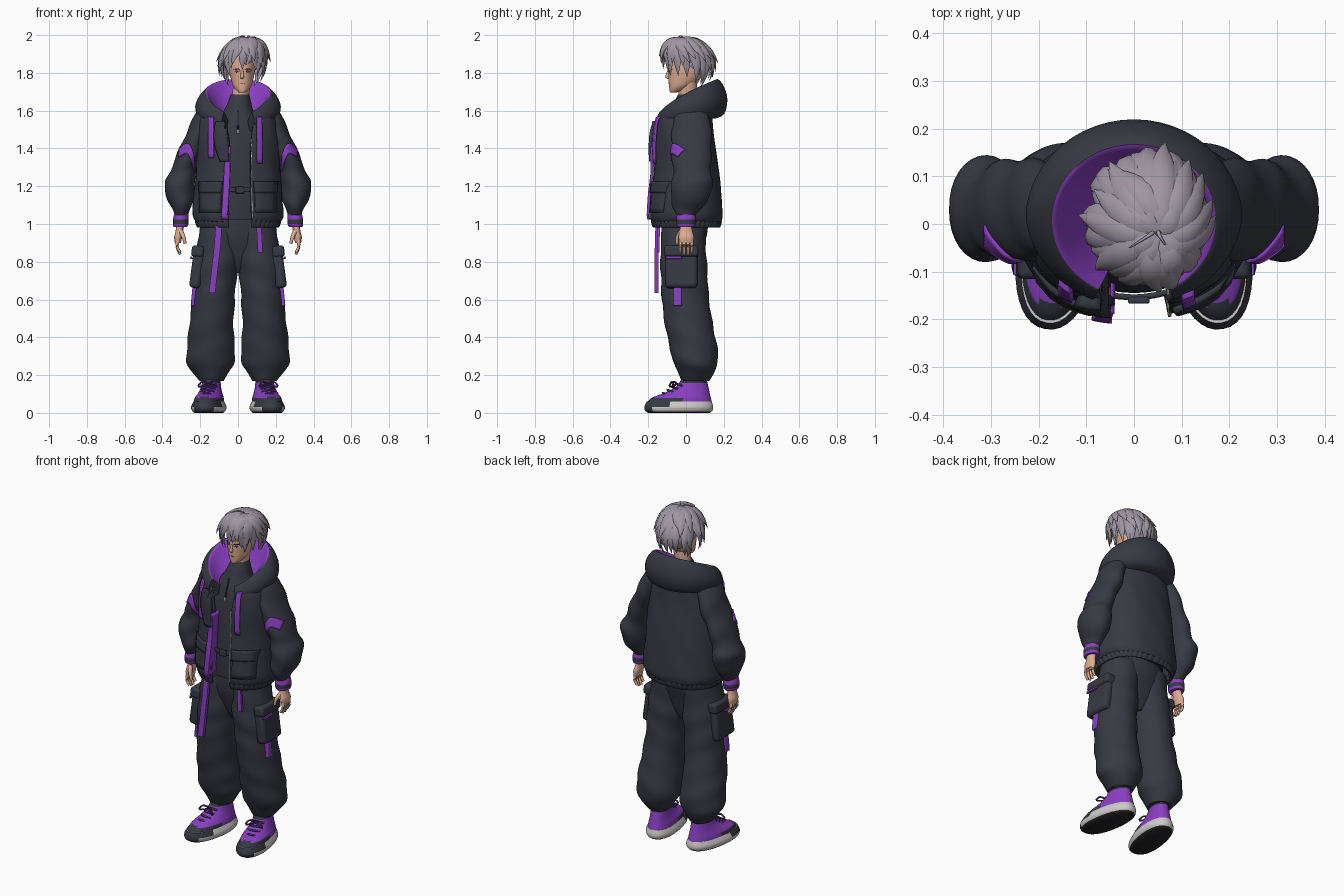
import bpy, bmesh, math, random
from math import sin, cos, pi, asin, radians
from mathutils import Vector
from mathutils.bvhtree import BVHTree

if "Cube" in bpy.data.objects:
    bpy.data.objects.remove(bpy.data.objects["Cube"])
random.seed(4)

def material(name, hexa):
    lin = [((int(hexa[i:i + 2], 16) / 255 + .055) / 1.055) ** 2.4 for i in (0, 2, 4)] + [1]
    m = bpy.data.materials.new(name)
    m.use_nodes = True
    m.diffuse_color = lin
    m.node_tree.nodes["Principled BSDF"].inputs["Base Color"].default_value = lin
    return m

CLOTH, PURPLE = material("charcoal cloth", "373942"), material("purple cloth", "8a3fc2")
HAIR, SKIN = material("grey hair", "9f97a3"), material("skin", "e0ae94")
WHITE, BLACK = material("pale rubber", "cfccca"), material("black", "232327")
EYE, LIP = material("red iris", "9c4a50"), material("lip", "b57a68")
LACE = material("dark purple lace", "4c2a6b")

def mesh(name, rings, mats, rule=None, closed=True, caps=True, thick=0):
    """Skin a list of point rings into one smooth object."""
    bm = bmesh.new()
    rows = [[bm.verts.new(p) for p in r] for r in rings]
    n = len(rows[0])
    for a, b in zip(rows, rows[1:]):
        for j in range(n if closed else n - 1):
            bm.faces.new((a[j], a[(j + 1) % n], b[(j + 1) % n], b[j]))
    if closed and caps:
        bm.faces.new(rows[0])
        bm.faces.new(rows[-1])
    bmesh.ops.recalc_face_normals(bm, faces=bm.faces)
    for f in bm.faces:
        f.smooth = True
        f.material_index = rule(f.calc_center_median()) if rule else 0
    for e in bm.edges:
        e.smooth = e.calc_face_angle(0) < radians(50)
    me = bpy.data.meshes.new(name)
    bm.to_mesh(me)
    bm.free()
    ob = bpy.data.objects.new(name, me)
    bpy.context.collection.objects.link(ob)
    for m in mats:
        me.materials.append(m)
    if thick:
        mod = ob.modifiers.new("thickness", 'SOLIDIFY')
        mod.thickness, mod.offset = thick, 0
    return ob

def smooth(keys, k=4):
    out = []
    for i in range(len(keys) - 1):
        quad = list(zip(keys[max(i - 1, 0)], keys[i], keys[i + 1], keys[min(i + 2, len(keys) - 1)]))
        for t in (s / k for s in range(k)):
            out.append(tuple(.5 * (2 * b + (c - a) * t + (2 * a - 5 * b + 4 * c - d) * t * t
                                   + (3 * b - a - 3 * c + d) * t ** 3) for a, b, c, d in quad))
    return out + [tuple(keys[-1])]

def rings(keys, side=1, n=32, p=1, fold=0, waves=2, pitch=40):
    """Horizontal rings from keys (z, cx, rx, cy, ry, left gap, right gap)."""
    out = []
    for z, cx, rx, cy, ry, *gap in smooth(keys):
        g = [asin(min(1, max(0, v) / rx) ** (1 / p)) for v in gap] or [0, 2 * pi / n]
        ring = []
        for t in (g[0] + (2 * pi - g[0] - g[1]) * j / (n - 1) for j in range(n)):
            f = 1 + fold * sin(waves * t + pitch * z)
            sx, sy = (math.copysign(abs(v) ** p, v) for v in (sin(t), cos(t)))
            ring.append((side * (cx + rx * f * sx), cy - ry * f * sy, z))
        out.append(ring)
    return out

def tube(name, pts, r, mat, taper=1):
    pts, rows = [Vector(p) for p in smooth(pts)], []
    for i, c in enumerate(pts):
        q = (pts[min(i + 1, len(pts) - 1)] - pts[max(i - 1, 0)]).to_track_quat('Z', 'Y')
        rad = r * (1 + (taper - 1) * i / (len(pts) - 1))
        rows.append([c + q @ Vector((rad * cos(a * pi / 4), rad * sin(a * pi / 4), 0)) for a in range(8)])
    return mesh(name, rows, [mat])

def strap(name, pts, w, d, mat):
    mesh(name, [[(x + u * w / 2, y + v * d / 2, z) for u, v in ((-1, -1), (1, -1), (1, 1), (-1, 1))]
                for x, y, z in smooth(pts)], [mat])

def patch(name, target, path, mat, off=.004, thick=.006, upright=False):
    """Strip along (x, z, width) laid on the front of a target surface."""
    me = target.data
    tree = BVHTree.FromPolygons([v.co for v in me.vertices], [p.vertices for p in me.polygons])
    rows = []
    for x, z, w in smooth(path):
        row = []
        for u in (-.5, -.25, 0, .25, .5):
            px, pz = (x, z + u * w) if upright else (x + u * w, z)
            hit = (tree.ray_cast(Vector((px, -1, pz)), Vector((0, 1, 0)))[0]
                   or tree.find_nearest(Vector((px, 0, pz)))[0])
            row.append((px, hit.y - off, pz))
        rows.append(row)
    mesh(name, rows, [mat], closed=False, thick=thick)

def box(name, loc, size, mat, bevel=.012, turn=0):
    x, y, z = (v / 2 for v in size)
    ob = mesh(name, [[(-x, -y, h), (x, -y, h), (x, y, h), (-x, y, h)] for h in (-z, z)], [mat])
    ob.location, ob.rotation_euler.y = loc, turn
    mod = ob.modifiers.new("round", 'BEVEL')
    mod.width, mod.segments = bevel, 3

# Head, neck and face
HX = .022
head = mesh("head", rings([(1.695, HX, .014, -.07, .012), (1.705, HX, .028, -.055, .032),
    (1.73, HX, .048, -.03, .06), (1.77, HX, .06, -.01, .083), (1.82, HX, .068, 0, .095),
    (1.87, HX, .07, .01, .1), (1.92, HX, .062, .01, .09), (1.95, HX, .03, .01, .05)]), [SKIN])
mesh("neck", rings([(1.6, .005, .055, .02, .055), (1.67, .012, .045, .01, .048), (1.75, HX, .046, .01, .05)]), [SKIN])
mesh("nose", rings([(1.825, HX, .005, -.088, .006), (1.79, HX, .008, -.095, .012),
    (1.776, HX, .01, -.094, .015), (1.768, HX, .005, -.088, .008)], n=12), [SKIN])

def face_mark(name, x, z, w, h, mat, off):
    patch(name, head, [(x - w, z - .002, h * .3), (x, z, h), (x + w, z - .002, h * .3)], mat, off, .002, True)

face_mark("mouth", HX, 1.744, .014, .004, LIP, .001)
for ex in (HX - .03, HX + .03):
    face_mark("eye_white", ex, 1.812, .015, .016, WHITE, .001)
    face_mark("iris", ex, 1.811, .008, .016, EYE, .003)
    face_mark("eyelash", ex, 1.821, .018, .005, BLACK, .004)

# Hair: scalp cap and swirling pointed locks that kick out at the tips
HC, HR = Vector((.028, .012, 1.86)), Vector((.105, .118, .12))

def dome(a, phi, r):
    crown = Vector((.022, -.03, 0)) * max(0, cos(phi))
    return HC + crown + r * Vector((HR.x * sin(phi) * sin(a), -HR.y * sin(phi) * cos(a), HR.z * cos(phi)))

def lock(az, phi0, phi1, w, lift, flare, swirl):
    rows = []
    for s in (i / 10 for i in range(11)):
        a = az + swirl * s
        c = dome(a, phi0 + (phi1 - phi0) * s, 1 + lift * sin(pi * s) + flare * s ** 3)
        out, side = (c - HC).normalized(), Vector((cos(a), sin(a), 0))
        hw = w * max(0, sin(pi * (.2 + .8 * s))) + .0006
        rows.append([c + side * hw * cos(k * pi / 3) + out * hw * .5 * sin(k * pi / 3) for k in range(6)])
    mesh("hair_lock", rows, [HAIR])

mesh("hair_cap", [[dome(2 * pi * j / 32, .005 + i / 10 * (1 - .72 * (cos(2 * pi * j / 32) - 1)), .96)
                   for j in range(32)] for i in range(11)], [HAIR], caps=False)
for count, tier in ((24, 0), (17, 1), (13, 2), (8, 3)):
    for i in range(count):
        az = -pi + 2 * pi * (i + random.uniform(.2, .8)) / count
        front, rnd = (1 + cos(az)) / 2, random.uniform(-1, 1)
        phi1 = (2.4 - .55 * front ** 1.5, 1.95 - .2 * front, 1.45, .95)[tier] + rnd * .2
        lock(az, (.5, .3, .15, .05)[tier], phi1, (.028, .031, .033, .028)[tier], (.05, .08, .09, .06)[tier],
             (.32 - .16 * front, .3, .32, .16)[tier] + rnd * .08, random.uniform(-.2, .6))
for dx in (-.05, .03):
    tube("stray_strand", [(.05, -.01, 1.965), (.045 + dx * .3, -.025, 1.995), (.04 + dx, -.05, 1.985)], .006, HAIR, .2)

# Shirt and open jacket
shirt = mesh("shirt", rings([(1.02, 0, .18, -.005, .135), (1.15, 0, .175, -.01, .135), (1.35, 0, .17, -.01, .125),
    (1.48, 0, .155, -.005, .115), (1.55, 0, .115, -.004, .1), (1.6, .003, .078, 0, .083),
    (1.65, .008, .06, .004, .065), (1.685, .01, .05, .01, .052)]), [CLOTH])
jacket = mesh("jacket", rings([(1.015, 0, .215, 0, .178, .07, .05), (1.05, 0, .232, 0, .186, .07, .05),
    (1.15, 0, .225, 0, .178, .068, .05), (1.3, 0, .213, 0, .164, .065, .045), (1.45, 0, .21, -.012, .152, .07, .045),
    (1.55, 0, .198, -.01, .142, .085, .075), (1.58, 0, .18, -.002, .13, .095, .095)],
    n=56, p=.86, fold=.008, waves=9, pitch=25), [CLOTH], closed=False, thick=.018)
mesh("ribbed_hem", rings([(.985, 0, .208, 0, .172, .07, .05), (1.01, 0, .218, 0, .18, .07, .05),
    (1.035, 0, .214, 0, .177, .07, .05)], n=180, p=.86, fold=.014, waves=44, pitch=0), [CLOTH], closed=False, thick=.014)
patch("lapel", jacket, [(-.09, 1.54, .045), (-.09, 1.5, .065), (-.085, 1.42, .07), (-.07, 1.33, .045)], CLOTH, .022, .026)
patch("front_placket", jacket, [(-.052, 1.41, .026), (-.055, 1.3, .034), (-.062, 1.15, .036), (-.07, 1.025, .036)], PURPLE, .02, .014)
patch("zipper", jacket, [(.072, 1.45, .004), (.072, 1.2, .005), (.076, 1.0, .007)], WHITE, .014, .006)
patch("shirt_zipper", shirt, [(0, 1.6, .006), (0, 1.5, .008)], BLACK, .003, .005)
patch("zip_pull", shirt, [(0, 1.5, .009), (0, 1.48, .012)], WHITE, .007, .006)
patch("belt", shirt, [(-.06, 1.185, .022), (0, 1.18, .022), (.08, 1.185, .022)], CLOTH, .01, .012, True)
box("belt_buckle", (.01, -.16, 1.18), (.045, .014, .035), CLOTH, .005)
for s in (1, -1):
    patch("jacket_pocket", jacket, [(s * .145, 1.06, .11), (s * .145, 1.19, .115)], CLOTH, .012, .014)
    patch("pocket_flap", jacket, [(s * .145, 1.165, .115), (s * .145, 1.225, .125)], CLOTH, .018, .014)
    patch("drawstring", jacket, [(s * .128 - .016, 1.585, .026), (s * .128 - .014, 1.46, .026),
        (s * .128 - .014, 1.335 - s * .015, .026)], PURPLE, .022, .012)

# Hood lying round the neck: funnel lining inside, cloth outside
profile = smooth([(.07, -.17), (.115, -.1), (.15, -.03), (.172, 0), (.208, -.04),
                  (.228, -.11), (.21, -.185), (.16, -.21)], 3)
rows = []
for t in (radians(26) + radians(308) * i / 44 for i in range(45)):
    b = (1 - cos(t)) / 2
    grow, rim = .4 + .6 * min(1, b * 1.9), 1.56 + .208 * b ** .62
    ring = []
    for r, h in profile:
        r = .165 + (r - .165) * (grow if r > .165 else 1)
        ring.append((r * sin(t), .005 - r * .94 * cos(t), rim + h * (.45 + .55 * b)))
    rows.append(ring)
hood = mesh("hood", rows, [CLOTH, PURPLE])
for f in hood.data.polygons:
    f.material_index = int(len(f.vertices) == 4 and min(f.vertices) % len(profile) < 9)

for s in (1, -1):
    # Sleeves, cuffs and hands
    sleeve = mesh("sleeve", rings([(1.625, .155, .03, .02, .05), (1.6, .172, .045, .025, .075),
        (1.54, .19, .058, .03, .1), (1.45, .22, .066, .03, .106), (1.36, .262, .068, .03, .104),
        (1.28, .288, .066, .032, .1), (1.22, .308, .082, .033, .108), (1.13, .304, .07, .02, .1),
        (1.075, .3, .046, .005, .068), (1.04, .3, .034, 0, .044)], s, fold=.035, waves=2, pitch=48), [CLOTH])
    patch("sleeve_chevron", sleeve, [(s * .23, 1.3, .05), (s * .24, 1.35, .08), (s * .262, 1.395, .06),
        (s * .285, 1.395, .05), (s * .312, 1.375, .04)], PURPLE, .005, .008, True)
    mesh("cuff", rings([(.985, .305, .036, 0, .046), (1.0, .304, .041, 0, .051), (1.03, .303, .041, 0, .051),
        (1.055, .3, .036, 0, .046)], s), [PURPLE, CLOTH], lambda c: int(1.002 < c.z < 1.024))
    mesh("palm", rings([(.9, .318, .016, .002, .036), (.93, .317, .021, .002, .041), (.965, .31, .02, 0, .034),
        (1.0, .306, .022, 0, .03)], s, 20), [SKIN])
    for y in (-.027, -.009, .01, .028):
        tube("finger", [(s * .318, y, .915), (s * .322, y * 1.1, .88), (s * .306, y * 1.1, .833 + abs(y) * .6)], .0105, SKIN, .65)
    tube("thumb", [(s * .305, -.022, .965), (s * .288, -.045, .93), (s * .28, -.048, .895)], .013, SKIN, .6)

    # Baggy trouser legs meeting at the crotch, with cargo pockets
    mesh("trouser_leg", rings([(1.0, .095, .103, -.012, .116), (.86, .108, .114, -.014, .12), (.77, .117, .119, -.012, .124),
        (.7, .124, .114, -.008, .124), (.6, .13, .113, -.003, .125), (.45, .142, .117, .018, .127), (.36, .143, .126, .038, .126),
        (.27, .146, .126, .05, .119), (.22, .146, .1, .054, .098), (.17, .14, .066, .05, .072)],
        s, 48, fold=.022, waves=2, pitch=42), [CLOTH])
    box("cargo_pocket", (s * .217, -.025, .76), (.06, .17, .2), CLOTH, .02, -s * .13)
    box("cargo_flap", (s * .214, -.025, .855), (.064, .18, .06), CLOTH, .015, -s * .13)
    box("pocket_trim", (s * .247, -.065, .822), (.012, .085, .014), PURPLE, .003, -s * .13)
    box("pocket_tab", (s * .226, -.045, .615), (.04, .042, .1), PURPLE, .006, -s * .1)

    # Chunky shoes, toes turned out, dark toe guard over a pale sole
    parts = [mesh("sole", rings([(0, 0, .072, -.038, .164), (.012, 0, .083, -.039, .18), (.032, 0, .088, -.039, .184),
        (.06, 0, .076, -.036, .174)], s, 40, .9), [WHITE, BLACK, CLOTH],
        lambda c: 1 if c.z < .008 else 2 * int(c.y < -.19 or (c.z > .032 and c.y < -.1))),
        mesh("shoe_upper", rings([(.05, 0, .077, -.036, .176), (.08, 0, .072, -.025, .158), (.108, 0, .06, .008, .118),
        (.145, 0, .05, .036, .082), (.2, 0, .045, .045, .06)], s, 40, .95), [PURPLE, CLOTH],
        lambda c: int((c.z < .08 and c.y < -.03) or c.y < -.165 or c.z > .165))]
    for y, z in ((-.112 + .025 * i, .1 + .016 * i) for i in range(4)):
        parts.append(tube("lace", [(-.036, y + .012, z - .006), (0, y - .012, z + .006), (.036, y + .012, z - .006)], .006, LACE))
    for d in (1, -1):
        parts.append(tube("lace_bow", [(0, -.05, .155), (d * .03, -.07, .165), (d * .05, -.08, .138), (0, -.055, .15)], .005, LACE))
    for ob in parts:
        ob.location.x, ob.rotation_euler.z = s * .148, s * .17

# Trouser hips and hanging straps
mesh("trouser_hips", rings([(.74, 0, .04, .0, .05), (.79, 0, .12, -.005, .075), (.87, 0, .185, -.01, .1),
    (.95, 0, .19, -.008, .12), (1.05, 0, .18, -.005, .125)], n=40), [CLOTH])
strap("long_strap", [(-.1, -.15, 1.03), (-.108, -.155, .9), (-.122, -.156, .77), (-.138, -.156, .635)], .034, .02, PURPLE)
strap("short_strap", [(.108, -.145, 1.02), (.114, -.146, .93), (.118, -.146, .85)], .026, .014, PURPLE)
